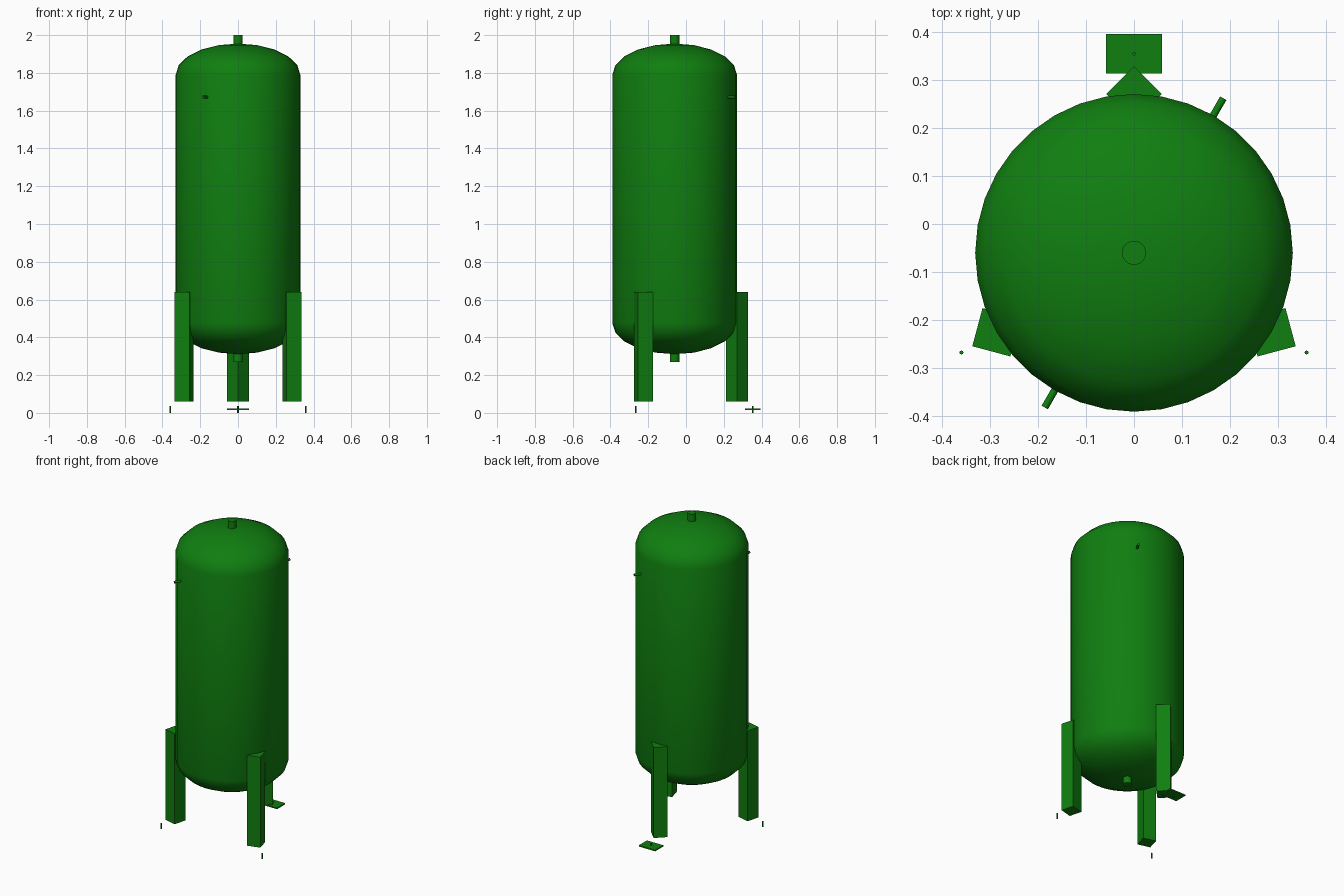
import bpy, bmesh, math
from mathutils import Vector

cube = bpy.data.objects.get("Cube")
if cube:
    bpy.data.objects.remove(cube, do_unlink=True)

green = bpy.data.materials.new("tank green")
green.use_nodes = True
COLOR = (0.005, 0.21, 0.005, 1)
green.diffuse_color = COLOR
green.node_tree.nodes["Principled BSDF"].inputs["Base Color"].default_value = COLOR

CENTER = Vector((0, -0.06, 0))
RADIUS, LOW, HIGH, DOME = 0.33, 0.476, 1.79, 0.165


def polar(r, degrees, z):
    a = math.radians(degrees)
    return CENTER + Vector((r * math.cos(a), r * math.sin(a), z))


def finish(obj, name, smooth):
    obj.name = obj.data.name = name
    obj.data.materials.clear()
    obj.data.materials.append(green)
    if smooth:
        bpy.ops.object.select_all(action='DESELECT')
        obj.select_set(True)
        bpy.context.view_layer.objects.active = obj
        bpy.ops.object.shade_smooth_by_angle(angle=math.radians(40))
    return obj


def rod(name, start, end, radius, sides=16):
    axis = end - start
    bpy.ops.mesh.primitive_cylinder_add(
        vertices=sides, radius=radius, depth=axis.length, location=(start + end) / 2,
        rotation=axis.to_track_quat('Z', 'Y').to_euler())
    return finish(bpy.context.object, name, True)


def box(name, location, size, turn=0):
    bpy.ops.mesh.primitive_cube_add(size=1, location=location,
                                    rotation=(0, 0, math.radians(turn)))
    obj = bpy.context.object
    obj.scale = size
    return finish(obj, name, False)


# Tank shell: straight wall with an elliptical dome at each end
STEPS = 5
quarter = [(RADIUS * math.cos(t), DOME * math.sin(t))
           for t in (i * math.pi / 2 / STEPS for i in range(STEPS + 1))]
profile = [(r, LOW - h) for r, h in reversed(quarter)] + [(r, HIGH + h) for r, h in quarter]
bm = bmesh.new()
points = [bm.verts.new((r, 0, z)) for r, z in profile]
edges = [bm.edges.new(pair) for pair in zip(points, points[1:])]
bmesh.ops.spin(bm, geom=points + edges, cent=(0, 0, 0), axis=(0, 0, 1),
               angle=math.tau, steps=36)
bmesh.ops.remove_doubles(bm, verts=bm.verts, dist=0.0005)
bmesh.ops.recalc_face_normals(bm, faces=bm.faces)
mesh = bpy.data.meshes.new("tank_shell")
bm.to_mesh(mesh)
bm.free()
tank = bpy.data.objects.new("tank_shell", mesh)
tank.location = CENTER
bpy.context.collection.objects.link(tank)
finish(tank, "tank_shell", True)

# Pipe stubs on the axis
rod("top_pipe", polar(0, 0, 1.92), polar(0, 0, 2.0), 0.025, 24)
rod("bottom_pipe", polar(0, 0, 0.35), polar(0, 0, 0.27), 0.025, 24)

# Small side fittings on opposite sides
for name, angle in (("back_fitting", 60), ("front_fitting", 240)):
    rod(name, polar(0.31, angle, 1.672), polar(0.371, angle, 1.672), 0.0075, 12)

# Square legs set corner outward, each with an anchor bolt beyond it
for side, angle in (("back", 90), ("right", 210), ("left", 330)):
    box(side + "_leg", polar(0.33, angle, 0.35), (0.082, 0.082, 0.58), angle + 45)
    rod(side + "_anchor_bolt", polar(0.414, angle, 0), polar(0.414, angle, 0.036), 0.004, 12)

# Base plate around the back bolt
box("back_base_plate", polar(0.414, 90, 0.02), (0.116, 0.082, 0.008))
